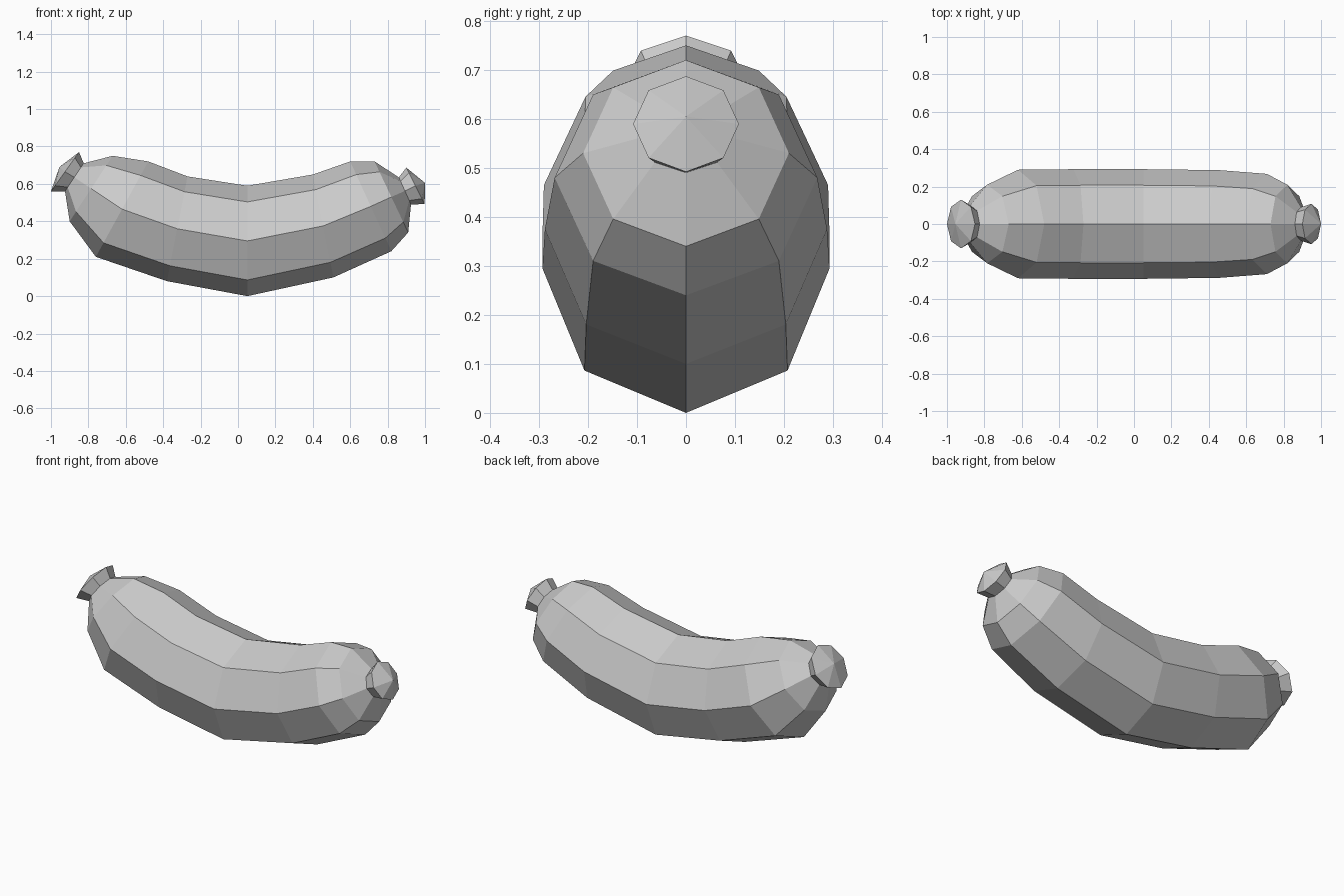
import bpy
import bmesh
from math import sin, cos, pi
from mathutils import Vector

cube = bpy.data.objects.get("Cube")
if cube:
    bpy.data.objects.remove(cube)

SIDES = 8

casing = bpy.data.materials.new("casing_grey")
casing.use_nodes = True
colour = (0.6, 0.6, 0.6, 1)
casing.diffuse_color = colour
casing.node_tree.nodes["Principled BSDF"].inputs["Base Color"].default_value = colour


def add_ring(bm, top_x, top_z, low_x, low_z, half_width):
    """Tilted octagon running from a top point to a bottom point."""
    top, low = Vector((top_x, 0, top_z)), Vector((low_x, 0, low_z))
    middle, up = (top + low) / 2, (top - low) / 2
    side = Vector((0, half_width, 0))
    return [bm.verts.new(middle + up * cos(a) + side * sin(a))
            for a in (2 * pi * i / SIDES for i in range(SIDES))]


def loft(name, sections, tip=None):
    """Skin the octagons in order, closing the far end with a point if given."""
    bm = bmesh.new()
    rings = [add_ring(bm, *s) for s in sections]
    for a, b in zip(rings, rings[1:]):
        for i in range(SIDES):
            j = (i + 1) % SIDES
            bm.faces.new((a[i], a[j], b[j], b[i]))
    bm.faces.new(rings[0])
    if tip:
        point = bm.verts.new((tip[0], 0, tip[1]))
        for i in range(SIDES):
            bm.faces.new((rings[-1][i], rings[-1][(i + 1) % SIDES], point))
    else:
        bm.faces.new(rings[-1])
    bmesh.ops.recalc_face_normals(bm, faces=bm.faces)
    mesh = bpy.data.meshes.new(name)
    bm.to_mesh(mesh)
    bm.free()
    mesh.materials.append(casing)
    obj = bpy.data.objects.new(name, mesh)
    bpy.context.collection.objects.link(obj)


# Sections: top x, top z, bottom x, bottom z, half width
right_neck = (-0.825, 0.71, -0.925, 0.56, 0.10)
left_neck = (0.86, 0.635, 0.925, 0.49, 0.09)

# Curved sausage body
loft("sausage_body", [
    right_neck,
    (-0.67, 0.75, -0.90, 0.40, 0.21),
    (-0.48, 0.72, -0.76, 0.21, 0.29),
    (-0.27, 0.64, -0.38, 0.08, 0.293),
    (0.05, 0.59, 0.05, 0.0, 0.293),
    (0.40, 0.65, 0.51, 0.10, 0.288),
    (0.60, 0.72, 0.82, 0.24, 0.268),
    (0.73, 0.72, 0.91, 0.34, 0.21),
    left_neck,
])

# Flared knots at the two ends
loft("right_end_knot", [right_neck, (-0.85, 0.77, -1.0, 0.56, 0.13)], (-0.955, 0.69))
loft("left_end_knot", [left_neck, (0.90, 0.687, 0.998, 0.492, 0.108)], (1.0, 0.605))
